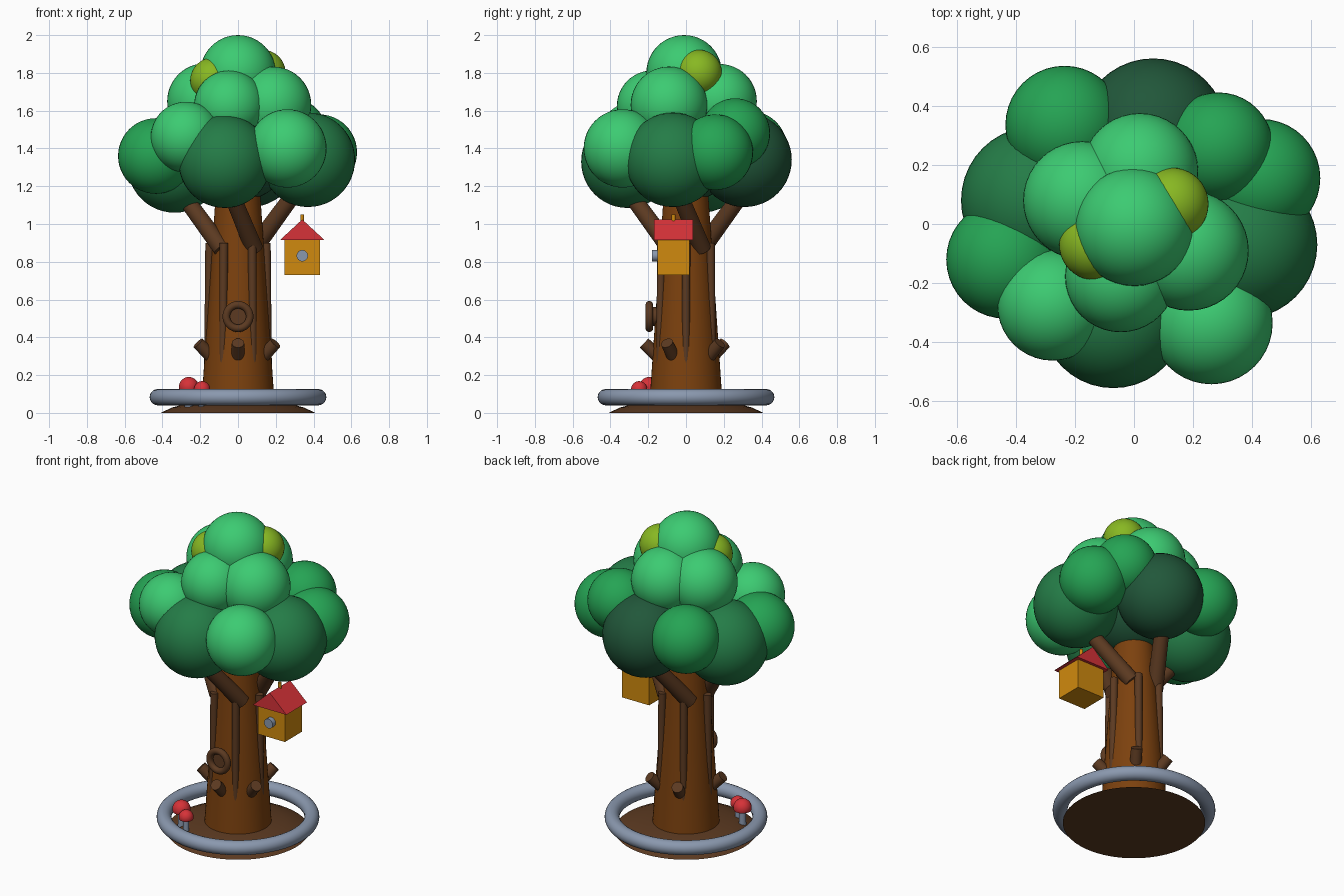
import bpy, bmesh, math
from mathutils import Vector

if "Cube" in bpy.data.objects:
    bpy.data.objects.remove(bpy.data.objects["Cube"], do_unlink=True)


def material(name, hex_code):
    srgb = [int(hex_code[i:i + 2], 16) / 255 for i in (0, 2, 4)]
    lin = [c / 12.92 if c < 0.04045 else ((c + 0.055) / 1.055) ** 2.4 for c in srgb]
    m = bpy.data.materials.new(name)
    m.use_nodes = True
    m.diffuse_color = (*lin, 1)
    m.node_tree.nodes["Principled BSDF"].inputs["Base Color"].default_value = (*lin, 1)
    return m


light = material("light leaf green", "3CCB72")
mid = material("mid leaf green", "25A454")
dark = material("dark leaf green", "247C47")
deep = material("deep leaf green", "21573A")
lime = material("lime", "88B822")
wood = material("trunk brown", "7C410E")
bark = material("bark brown", "5C3A21")
amber = material("amber paint", "D08A0E")
red = material("red", "D63238")
grey = material("blue grey", "8A98AE")


def finish(name, mat, smooth=True):
    ob = bpy.context.object
    ob.name = name
    ob.data.materials.append(mat)
    if smooth:
        bpy.ops.object.shade_smooth_by_angle(angle=math.radians(40))
    return ob


def ball(name, mat, x, y, z, r):
    bpy.ops.mesh.primitive_uv_sphere_add(segments=40, ring_count=24, radius=r, location=(x, y, z))
    return finish(name, mat)


def rod(name, mat, start, end, r1, r2, sides=24):
    """Round tapered rod from start to end."""
    a, b = Vector(start), Vector(end)
    d = b - a
    bpy.ops.mesh.primitive_cone_add(vertices=sides, radius1=r1, radius2=r2, depth=d.length,
                                    location=(a + b) / 2,
                                    rotation=d.to_track_quat('Z', 'Y').to_euler())
    return finish(name, mat)


def ring(name, mat, loc, major, minor, rot=(0, 0, 0)):
    bpy.ops.mesh.primitive_torus_add(location=loc, rotation=rot, major_radius=major,
                                     minor_radius=minor, major_segments=64, minor_segments=20)
    return finish(name, mat)


def mesh_object(name, mat, bm, smooth=False):
    bmesh.ops.recalc_face_normals(bm, faces=bm.faces)
    me = bpy.data.meshes.new(name)
    bm.to_mesh(me)
    bm.free()
    ob = bpy.data.objects.new(name, me)
    bpy.context.collection.objects.link(ob)
    bpy.ops.object.select_all(action='DESELECT')
    ob.select_set(True)
    bpy.context.view_layer.objects.active = ob
    return finish(name, mat, smooth)


def lathe(name, mat, profile, steps=48):
    bm = bmesh.new()
    vs = [bm.verts.new((r, 0, z)) for r, z in profile]
    es = [bm.edges.new(p) for p in zip(vs, vs[1:])]
    bmesh.ops.spin(bm, geom=vs + es, cent=(0, 0, 0), axis=(0, 0, 1),
                   angle=2 * math.pi, steps=steps)
    bmesh.ops.remove_doubles(bm, verts=bm.verts, dist=0.0005)
    return mesh_object(name, mat, bm, True)


def polar(deg, r, z):
    a = math.radians(deg)
    return (r * math.cos(a), r * math.sin(a), z)


# Ground mound and surrounding ring
lathe("soil_mound", bark, [(0, 0), (.41, 0), (.35, .028), (.27, .05), (.15, .067), (0, .07)])
ring("border_ring", grey, (0, 0, .083), .425, .043)

# Trunk with bark ridges
rod("trunk", wood, (0, 0, .03), (0, 0, 1.2), .195, .115, 48)
for i in range(6):
    rod(f"bark_ridge_{i + 1}", bark, polar(60 * i, .16, .15), polar(60 * i, .15, .9), .02, .023, 16)

# Four main branches, each a quarter turn from the last
for i in range(4):
    q = 90 * i
    rod(f"branch_{i + 1}", bark, polar(q - 45, .12, .87), polar(q - 99, .33, 1.2), .048, .042)

# Short cut stubs and the knot
for i, a in enumerate((-90, -27, 54, 112, 198)):
    rod(f"stub_{i + 1}", bark, polar(a, .15, .30), polar(a, .222, .37), .035, .033)
ring("knot_ring", bark, (0, -.194, .51), .062, .02, (math.pi / 2, 0, 0))
rod("knot_centre", bark, (0, -.13, .51), (0, -.185, .51), .05, .05)

# Foliage clumps: x, y, z, radius
clumps = {
    "core_leaves": (deep, [(0, 0, 1.41, .29)]),
    "back_leaves": (deep, [(.065, .31, 1.34, .25)]),
    "lower_leaves": (dark, [(.37, -.07, 1.34, .25), (-.07, -.31, 1.33, .245),
                            (-.335, .08, 1.31, .25)]),
    "side_leaves": (mid, [(-.435, -.12, 1.36, .2), (-.235, .335, 1.4, .2),
                          (.43, .155, 1.38, .2), (.285, .26, 1.48, .185)]),
    "front_leaves": (light, [(-.275, -.275, 1.46, .187), (.262, -.335, 1.4, .207)]),
    "upper_leaves": (light, [(-.175, .08, 1.65, .2), (.02, .178, 1.65, .197),
                             (.185, -.09, 1.63, .203), (-.045, -.178, 1.625, .188)]),
    "crown_leaves": (light, [(0, -.01, 1.8, .2)]),
    "lime_leaves": (lime, [(.13, .068, 1.8, .122), (-.133, -.07, 1.76, .12)]),
}
for name, (mat, spots) in clumps.items():
    for i, spot in enumerate(spots):
        ball(f"{name}_{i + 1}", mat, *spot)

# Birdhouse: box, gabled roof, entrance peg and hanger
hx, hy = .34, -.066
bpy.ops.mesh.primitive_cube_add(size=1, location=(hx, hy, .825))
bpy.context.object.scale = (.19, .17, .19)
finish("birdhouse_body", amber, False)
bm = bmesh.new()
gable = bm.faces.new([bm.verts.new((hx + dx, hy - .103, z))
                      for dx, z in ((-.118, .915), (.118, .915), (0, 1.024))])
out = bmesh.ops.extrude_face_region(bm, geom=[gable])["geom"]
bmesh.ops.translate(bm, vec=(0, .206, 0), verts=[v for v in out if isinstance(v, bmesh.types.BMVert)])
if not gable.is_valid or len(bm.faces) < 5:
    bmesh.ops.holes_fill(bm, edges=bm.edges)
mesh_object("birdhouse_roof", red, bm)
rod("birdhouse_entrance", grey, (hx, hy - .07, .832), (hx, hy - .115, .832), .03, .03)
rod("birdhouse_hanger", amber, (hx, hy, 1.0), (hx, hy, 1.05), .01, .01, 12)

# Mushrooms with half-dome caps
for i, (x, y, top, r) in enumerate(((-.26, -.195, .19, .053), (-.19, -.248, .168, .043))):
    rod(f"mushroom_stem_{i + 1}", grey, (x, y, .03), (x, y, top - r + .01), r * .42, r * .36, 16)
    bm = bmesh.new()
    bmesh.ops.create_uvsphere(bm, u_segments=24, v_segments=16, radius=r)
    cut = bmesh.ops.bisect_plane(bm, geom=bm.verts[:] + bm.edges[:] + bm.faces[:],
                                 plane_co=(0, 0, -r * .3), plane_no=(0, 0, -1), clear_outer=True)
    bmesh.ops.holes_fill(bm, edges=[e for e in bm.edges if e.is_boundary])
    bmesh.ops.translate(bm, vec=(x, y, top - r), verts=bm.verts)
    mesh_object(f"mushroom_cap_{i + 1}", red, bm, True)
